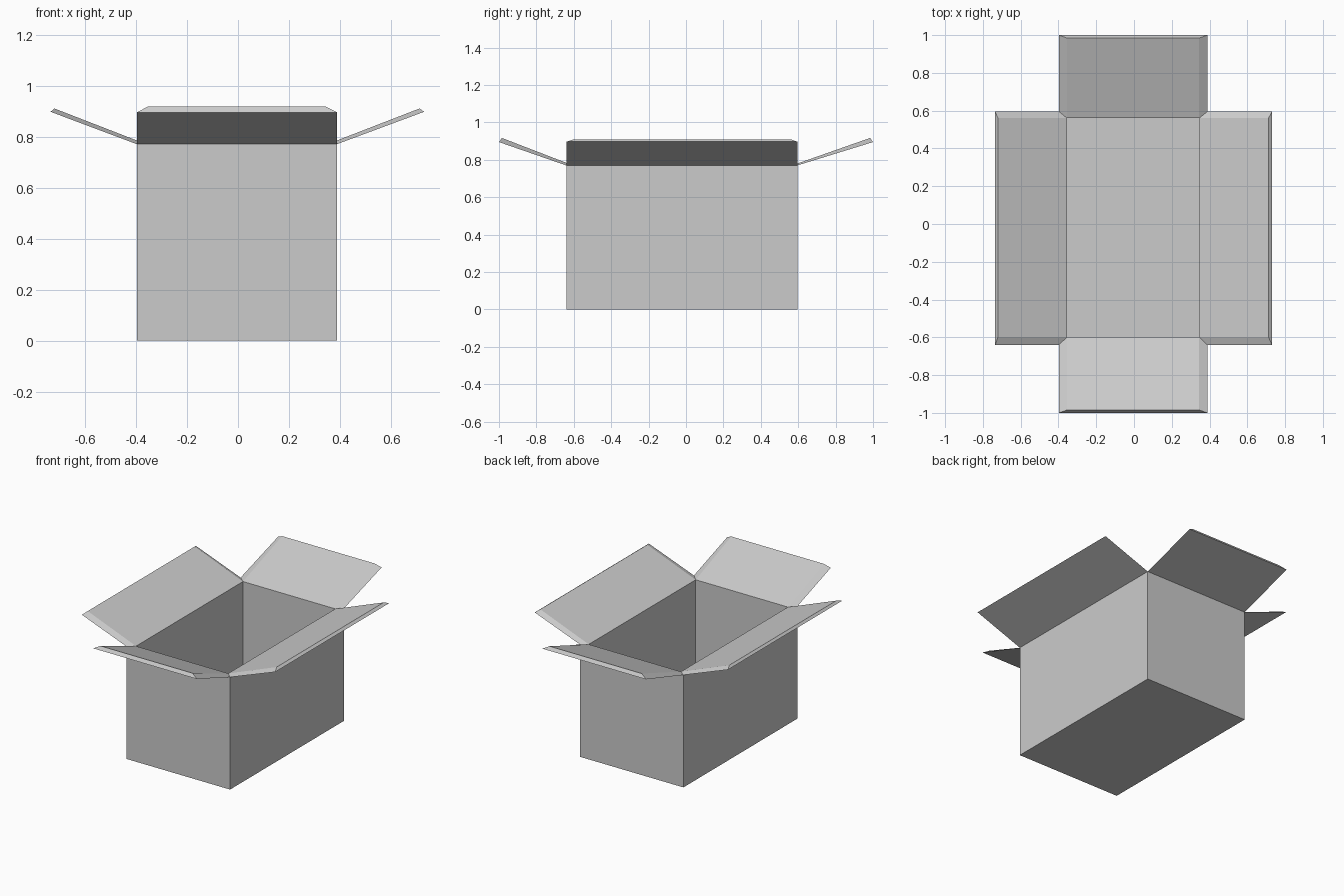
import bpy, bmesh

cube = bpy.data.objects.get("Cube")
if cube:
    bpy.data.objects.remove(cube, do_unlink=True)

card = bpy.data.materials.new("plain_grey_card")
card.use_nodes = True
card.diffuse_color = (0.6, 0.6, 0.6, 1)
card.node_tree.nodes["Principled BSDF"].inputs["Base Color"].default_value = card.diffuse_color

OUTER = (-0.397, 0.388, -0.64, 0.595)   # x min, x max, y min, y max
INNER = (-0.354, 0.345, -0.598, 0.56)
RIM_OUT, RIM_IN, FLOOR = 0.77, 0.768, 0.04


def loop(bounds, z):
    """Four corners, anticlockwise from the front right corner."""
    x0, x1, y0, y1 = bounds
    return [(x0, y0, z), (x1, y0, z), (x1, y1, z), (x0, y1, z)]


def skin(name, loops, closed=False):
    """Join successive four-point loops, capping or closing the ends."""
    bm = bmesh.new()
    rings = [[bm.verts.new(p) for p in pts] for pts in loops]
    for a, b in zip(rings, rings[1:]):
        for i in range(4):
            j = (i + 1) % 4
            bm.faces.new((a[i], a[j], b[j], b[i]))
    bm.faces.new(rings[0])
    bm.faces.new(rings[-1])
    bmesh.ops.recalc_face_normals(bm, faces=bm.faces)
    mesh = bpy.data.meshes.new(name)
    bm.to_mesh(mesh)
    bm.free()
    mesh.materials.append(card)
    obj = bpy.data.objects.new(name, mesh)
    bpy.context.collection.objects.link(obj)
    return obj


# Open carton: outside walls, rim, inside walls and floor
hinge_out, hinge_in = loop(OUTER, RIM_OUT), loop(INNER, RIM_IN)
skin("carton_body", [loop(OUTER, 0), hinge_out, hinge_in, loop(INNER, FLOOR)])

# Flaps: (name, axis of travel, outer tip, outer z, inner tip, inner z)
flaps = [
    ("front_flap", 1, -1.0, 0.895, -0.984, 0.917),
    ("left_flap", 0, 0.73, 0.897, 0.712, 0.91),
    ("back_flap", 1, 1.0, 0.895, 0.984, 0.917),
    ("right_flap", 0, -0.735, 0.897, -0.72, 0.91),
]


def moved(point, axis, value, z):
    p = list(point)
    p[axis], p[2] = value, z
    return tuple(p)


for i, (name, axis, tip_out, z_out, tip_in, z_in) in enumerate(flaps):
    j = (i + 1) % 4
    hinge = [hinge_out[i], hinge_out[j], hinge_in[j], hinge_in[i]]
    tip = [moved(p, axis, tip_out, z_out) for p in hinge[:2]]
    tip += [moved(p, axis, tip_in, z_in) for p in hinge[2:]]
    skin(name, [hinge, tip])
